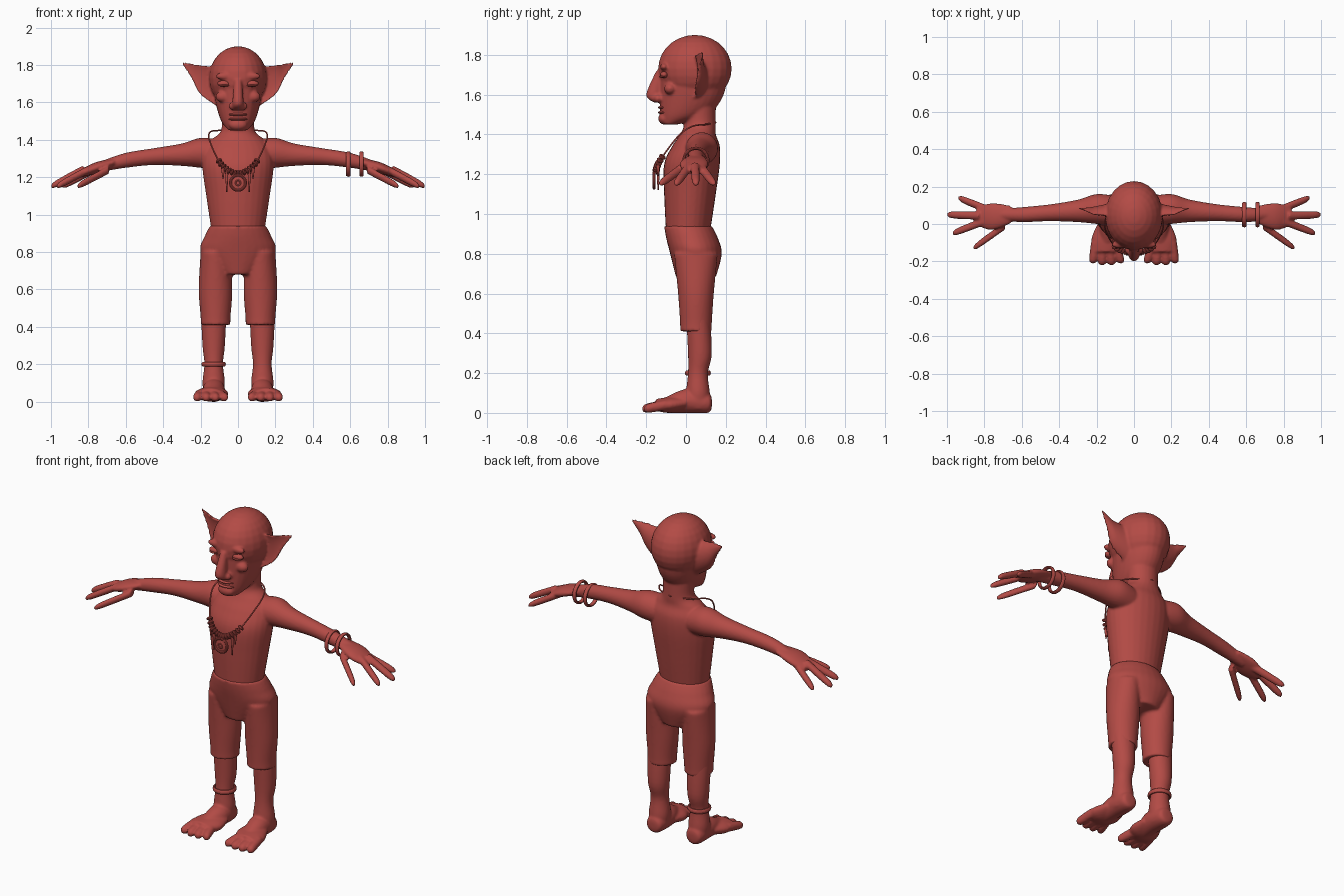
import bpy, bmesh, math
from mathutils import Vector, Matrix

if "Cube" in bpy.data.objects:
    bpy.data.objects.remove(bpy.data.objects["Cube"])

red = bpy.data.materials.new("clay red")
red.use_nodes = True
red.diffuse_color = (0.45, 0.07, 0.06, 1)
red.node_tree.nodes["Principled BSDF"].inputs["Base Color"].default_value = red.diffuse_color

BOTH_SIDES = (1, -1)
QUARTER_TURN = math.pi / 2


def spline(rows, steps=6):
    """Pass a smooth curve through rows of numbers."""
    rows = [Vector(row) for row in rows]
    result = []
    for i, (start, end) in enumerate(zip(rows, rows[1:])):
        leave = (end - rows[max(i - 1, 0)]) / 2
        arrive = (rows[min(i + 2, len(rows) - 1)] - start) / 2
        for k in range(steps):
            t = k / steps
            ease = t * t * (3 - 2 * t)
            bend = leave * t * (1 - t) ** 2 - arrive * t * t * (1 - t)
            result.append(start.lerp(end, ease) + bend)
    return result + [rows[-1]]


def skin(bm, sections, side, cup=False, count=28):
    """Bridge elliptic sections, each given by centre and two half axes."""
    rings = []
    for centre, across, up in sections:
        ring = []
        for k in range(count):
            angle = math.tau * k / count
            c, s = math.cos(angle), math.sin(angle)
            if cup and c < 0:
                c *= -0.3
            point = Vector(centre) + c * Vector(across) + s * Vector(up)
            point.x *= side
            ring.append(bm.verts.new(point))
        rings.append(ring)
    for lower, upper in zip(rings, rings[1:]):
        for k in range(count):
            bm.faces.new((lower[k], lower[k - 1], upper[k - 1], upper[k]))
    bm.faces.new(rings[0])
    bm.faces.new(rings[-1])


def column(bm, rows, x=0, side=1):
    """Upright form; each row is height, depth centre, half width, half depth."""
    sections = [((x, y, z), (wide, 0, 0), (0, deep, 0)) for z, y, wide, deep in spline(rows)]
    skin(bm, sections, side)


def limb(bm, rows, side, wide=1, forward=False, cup=False):
    """Sideways or forward form; each row is a centre and a half height."""
    across = Vector((wide, 0, 0)) if forward else Vector((0, wide, 0))
    sections = [((x, y, z), across * r, (0, 0, r)) for x, y, z, r in spline(rows)]
    skin(bm, sections, side, cup)


def digit(bm, root, tip, radius, side, forward=False):
    """Finger or toe with a rounded tip."""
    root, tip = Vector(root), Vector(tip)
    rows = [(*root.lerp(tip, t), radius * scale) for t, scale in ((0, 1), (.8, .9), (1, .4))]
    limb(bm, rows, side, forward=forward)


def ball(bm, centre, radii):
    matrix = Matrix.Translation(centre) @ Matrix.Diagonal((*radii, 1))
    bmesh.ops.create_uvsphere(bm, u_segments=24, v_segments=14, radius=1, matrix=matrix)


def finish(bm, name, voxel=None):
    """Make an object, fusing overlapping forms when a voxel size is given."""
    bmesh.ops.recalc_face_normals(bm, faces=bm.faces[:])
    for face in bm.faces:
        face.smooth = True
    mesh = bpy.data.meshes.new(name)
    bm.to_mesh(mesh)
    bm.free()
    mesh.materials.append(red)
    obj = bpy.data.objects.new(name, mesh)
    bpy.context.collection.objects.link(obj)
    if voxel:
        fuse = obj.modifiers.new("fuse", "REMESH")
        fuse.mode = "VOXEL"
        fuse.voxel_size = voxel
        fuse.use_smooth_shade = True
        soften = obj.modifiers.new("soften", "SMOOTH")
        soften.factor = 0.5
        soften.iterations = 4


def ring(name, location, rotation, major, minor, stretch=1):
    bpy.ops.mesh.primitive_torus_add(location=location, rotation=rotation, major_radius=major,
                                     minor_radius=minor, major_segments=32, minor_segments=10)
    obj = bpy.context.object
    obj.name = name
    obj.scale.z = stretch
    obj.data.materials.append(red)
    bpy.ops.object.shade_smooth_by_angle()


# Torso and neck
body = bmesh.new()
column(body, [(.9, .01, .14, .11), (1.1, .02, .17, .13), (1.25, .03, .19, .14),
              (1.34, .05, .18, .12), (1.4, .06, .14, .09), (1.45, .07, .09, .08), (1.55, .07, .09, .08)])

# Skull, jaw, chin and nose
ball(body, (0, .045, 1.73), (.155, .185, .17))
column(body, [(1.45, -.08, .05, .04), (1.5, -.01, .09, .12), (1.6, .03, .12, .16), (1.75, .04, .14, .17)])
ball(body, (0, -.11, 1.48), (.05, .03, .03))
column(body, [(1.72, -.13, .02, .02), (1.6, -.16, .03, .04), (1.56, -.14, .03, .02)])

for side in BOTH_SIDES:
    # Brow, cheekbone, nostril and cupped ear
    ball(body, (side * .07, -.11, 1.74), (.05, .02, .02))
    ball(body, (side * .08, -.08, 1.63), (.04, .03, .03))
    ball(body, (side * .03, -.14, 1.58), (.02, .02, .02))
    limb(body, [(.1, .04, 1.68, .11), (.2, .04, 1.72, .08), (.25, .06, 1.77, .04), (.3, .08, 1.81, .01)],
         side, wide=.7, cup=True)

    # Arm and palm
    limb(body, [(.1, .07, 1.32, .08), (.2, .08, 1.33, .08), (.3, .07, 1.32, .06),
                (.45, .06, 1.31, .045), (.6, .05, 1.29, .04), (.72, .05, 1.26, .03)], side)
    limb(body, [(.66, .05, 1.28, .02), (.76, .04, 1.25, .03), (.84, .04, 1.22, .02)], side, wide=2.4)

    # Three spread fingers and a thumb
    for x, y in ((.94, .14), (1, .05), (.97, -.05), (.86, -.13)):
        digit(body, (x - .17, .03 + y * .3, 1.24), (x, y, 1.15), .022, side)

    # Lower leg, heel and broad forefoot
    column(body, [(.5, .06, .07, .06), (.3, .07, .06, .06), (.2, .06, .05, .05),
                  (.1, .06, .06, .06), (.02, .06, .05, .06)], x=.13, side=side)
    limb(body, [(.13, .13, .05, .02), (.13, .11, .05, .05), (.13, 0, .06, .06), (.14, -.1, .04, .04)],
         side, forward=True)
    limb(body, [(.13, 0, .05, .03), (.14, -.08, .04, .04), (.15, -.15, .04, .03)],
         side, wide=2.2, forward=True)

    # Four toes, the middle pair longest
    for toe in range(4):
        x = .07 + toe * .05
        reach = -.22 if toe in (1, 2) else -.21
        digit(body, (.05 + x * .7, -.1, .04), (x, reach, .02), .026, side, forward=True)
finish(body, "body", voxel=.007)

# Closed eyelids and lips
face = bmesh.new()
for side in BOTH_SIDES:
    ball(face, (side * .075, -.11, 1.7), (.035, .02, .017))
    ball(face, (side * .075, -.115, 1.69), (.03, .02, .006))
for height in (1.51, 1.535):
    ball(face, (0, -.11, height), (.05, .03, .01))
finish(face, "eyelids_and_lips")

# Knee-length trousers
trousers = bmesh.new()
column(trousers, [(.68, .05, .1, .1), (.8, .05, .2, .13), (.88, .03, .18, .13), (.94, .01, .15, .12)])
for side in BOTH_SIDES:
    column(trousers, [(.8, .05, .08, .11), (.6, .05, .09, .09), (.45, .05, .08, .08), (.41, .05, .08, .08)],
           x=.12, side=side)
finish(trousers, "trousers", voxel=.009)

# Bracelets and anklet
for name, x in (("bracelet_upper", .59), ("bracelet_lower", .66)):
    ring(name, (x, .05, 1.27), (0, QUARTER_TURN, 0), .06, .008, stretch=1.5)
ring("anklet", (-.13, .06, .2), (0, 0, 0), .057, .008, stretch=1.6)

# Necklace cord, mirrored about the middle
half = [(0, .15, 1.46), (.1, .1, 1.45), (.15, .03, 1.44), (.15, -.04, 1.39), (.09, -.13, 1.27), (0, -.15, 1.22)]
other_half = [(-x, y, z) for x, y, z in reversed(half[:-1])]
path = spline(half + other_half)[:-1]
cord = bpy.data.curves.new("necklace_cord", "CURVE")
cord.dimensions = "3D"
cord.bevel_depth = .004
strand = cord.splines.new("POLY")
strand.points.add(len(path) - 1)
for point, position in zip(strand.points, path):
    point.co = (*position, 1)
strand.use_cyclic_u = True
cord.materials.append(red)
bpy.context.collection.objects.link(bpy.data.objects.new("necklace_cord", cord))

# Beads strung along the front of the cord
for before, position, after in zip(path, path[1:], path[2:]):
    if position.z < 1.3:
        facing = (after - before).to_track_quat("Z", "Y").to_euler()
        ring("bead", position, facing, .011, .007)

# Round pendant and hanging teeth
for name, radius in (("pendant_rim", .04), ("pendant_hub", .014)):
    ring(name, (0, -.16, 1.17), (QUARTER_TURN, 0, 0), radius, .008)
charms = bmesh.new()
ball(charms, (0, -.16, 1.17), (.04, .006, .04))
for side in BOTH_SIDES:
    for x, low in ((.06, 1.12), (.08, 1.19)):
        column(charms, [(1.25, -.14, .01, .01), (low, -.14, .003, .003)], x=x, side=side)
finish(charms, "pendant_and_teeth")
